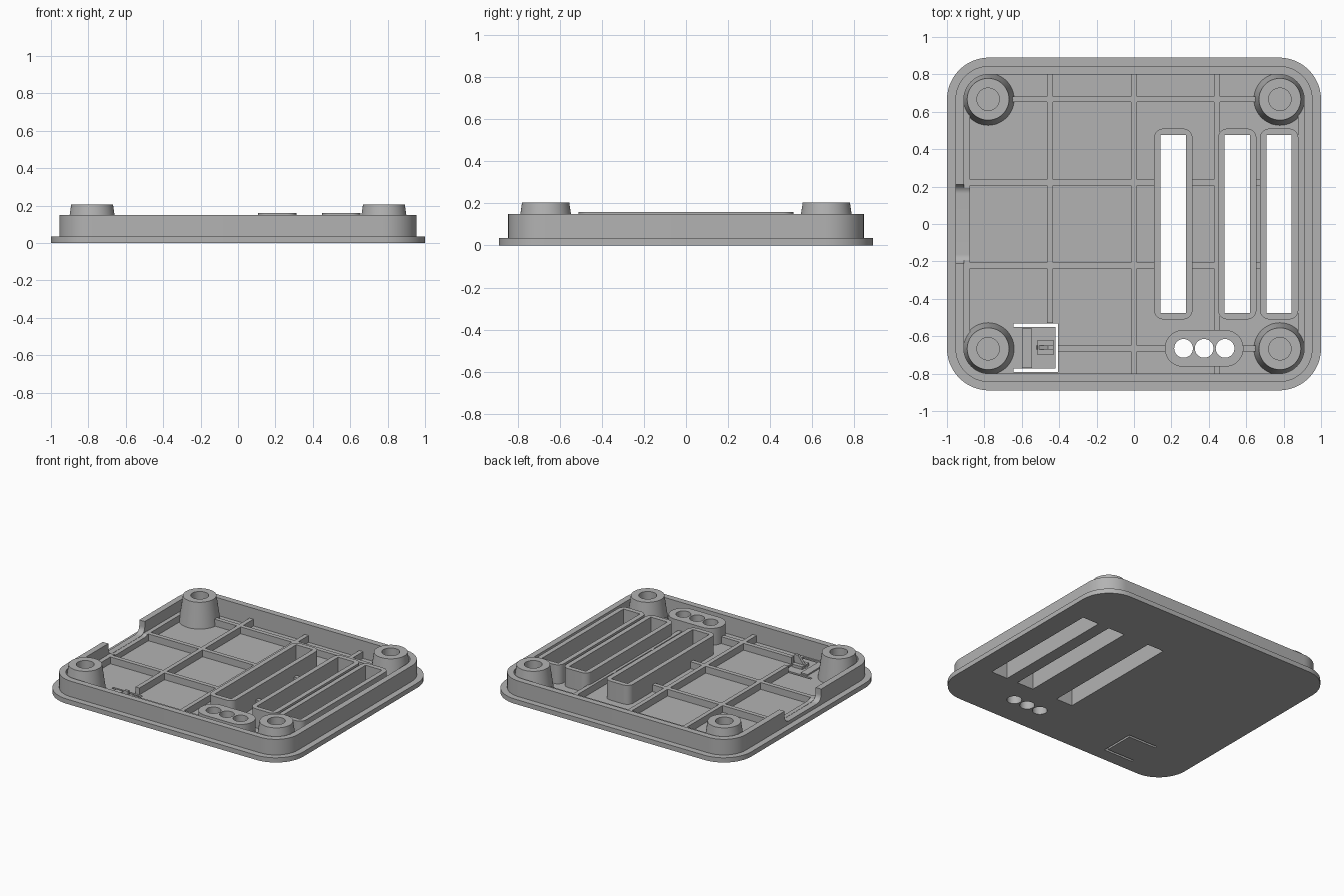
import bpy, bmesh, math
from mathutils import Matrix, Vector

cube = bpy.data.objects.get("Cube")
if cube:
    bpy.data.objects.remove(cube, do_unlink=True)

grey = bpy.data.materials.new("plain grey")
grey.use_nodes = True
grey.diffuse_color = (0.45, 0.45, 0.45, 1)
grey.node_tree.nodes["Principled BSDF"].inputs["Base Color"].default_value = (0.45, 0.45, 0.45, 1)


def rounded(cx, cy, w, d, r, steps=12):
    """Outline of a rectangle with rounded corners."""
    if r == 0:
        return [(cx + sx * w / 2, cy + sy * d / 2) for sx, sy in ((1, 1), (-1, 1), (-1, -1), (1, -1))]
    pts = []
    for k, (sx, sy) in enumerate(((1, 1), (-1, 1), (-1, -1), (1, -1))):
        for i in range(steps + 1):
            a = (k + i / steps) * math.pi / 2
            pts.append((cx + sx * (w / 2 - r) + r * math.cos(a),
                        cy + sy * (d / 2 - r) + r * math.sin(a)))
    return pts


def prism(name, outline, z0, z1):
    """Extrude an outline upwards."""
    bm = bmesh.new()
    face = bm.faces.new([bm.verts.new((x, y, z0)) for x, y in outline])
    top = bmesh.ops.extrude_face_region(bm, geom=[face])["geom"]
    bmesh.ops.translate(bm, vec=(0, 0, z1 - z0), verts=[v for v in top if isinstance(v, bmesh.types.BMVert)])
    bmesh.ops.remove_doubles(bm, verts=bm.verts, dist=1e-5)
    bmesh.ops.recalc_face_normals(bm, faces=bm.faces)
    return finish(name, bm)


def cone(name, x, y, r0, r1, z0, z1):
    bm = bmesh.new()
    bmesh.ops.create_cone(bm, cap_ends=True, segments=48, radius1=r0, radius2=r1, depth=z1 - z0,
                          matrix=Matrix.Translation((x, y, (z0 + z1) / 2)))
    return finish(name, bm)


def finish(name, bm):
    mesh = bpy.data.meshes.new(name)
    bm.to_mesh(mesh)
    bm.free()
    mesh.materials.append(grey)
    ob = bpy.data.objects.new(name, mesh)
    bpy.context.collection.objects.link(ob)
    return ob


def box(name, x0, x1, y0, y1, z0, z1):
    return prism(name, rounded((x0 + x1) / 2, (y0 + y1) / 2, x1 - x0, y1 - y0, 0), z0, z1)


def combine(ob, others, op="DIFFERENCE", keep=True):
    bpy.context.view_layer.objects.active = ob
    for other in others:
        mod = ob.modifiers.new("cut", "BOOLEAN")
        mod.operation, mod.solver, mod.object = op, "EXACT", other
        bpy.ops.object.modifier_apply(modifier=mod.name)
        if not keep:
            bpy.data.objects.remove(other, do_unlink=True)


FLOOR, RIB_TOP, WALL_TOP = 0.02, 0.07, 0.15
SLOTS = (0.21, 0.552, 0.776)
LAMPS = (0.265, 0.375, 0.487)
CORNERS = [(sx * 0.78, sy * 0.667) for sx in (-1, 1) for sy in (-1, 1)]

# Cutters shared by several parts
slot_cut = [prism("slot_cutter", rounded(x, 0, 0.134, 0.95, 0), -0.1, 0.3) for x in SLOTS]
lamp_cut = [cone("lamp_cutter", x, -0.665, 0.05, 0.05, -0.1, 0.3) for x in LAMPS]
screw_cut = [cone("screw_cutter", x, y, 0.06, 0.06, FLOOR, 0.3) for x, y in CORNERS]
notch = prism("notch_cutter", rounded(0, 0, 0.3, 0.425, 0.05), 0, 0.2)
notch.data.transform(Matrix.Translation((-1.04, 0, 0.21)) @ Matrix.Rotation(math.radians(90), 4, "Y"))
cutters = slot_cut + lamp_cut + screw_cut + [notch]

# Shell: flange, raised wall and hollow inside
shell = prism("shell", rounded(0, 0, 2, 1.78, 0.225), 0, 0.035)
combine(shell, [prism("wall", rounded(0, 0, 1.91, 1.69, 0.18), 0.01, WALL_TOP)], "UNION", False)
combine(shell, [prism("cavity", rounded(0, 0, 1.82, 1.6, 0.135), FLOOR, 0.4)], keep=False)
combine(shell, slot_cut + lamp_cut + [notch])
# U-shaped gap that frees the spring tab
combine(shell, [box("gap", -0.645, -0.405, y, y + 0.018, -0.1, 0.1) for y in (-0.79, -0.55)], keep=False)
combine(shell, [box("gap", -0.42, -0.405, -0.785, -0.54, -0.1, 0.1)], keep=False)

# Stiffening rib grid
ribs = None
strips = [box("rib", x - 0.016, x + 0.016, -0.82, 0.82, 0.01, RIB_TOP) for x in (-0.45, 0, 0.445)]
strips += [box("rib", x - 0.016, x + 0.016, -0.66, 0.66, 0.01, RIB_TOP) for x in (-0.892, 0.892)]
strips += [box("rib", -0.92, 0.92, y - 0.016, y + 0.016, 0.01, RIB_TOP) for y in (-0.665, -0.222, 0.222, 0.667)]
ribs = strips[0]
ribs.name = "rib_grid"
combine(ribs, strips[1:], "UNION", False)
combine(ribs, [box("tab_space", -0.65, -0.405, -0.81, -0.53, -0.1, 0.2)], keep=False)
combine(ribs, slot_cut + lamp_cut + screw_cut + [notch])

# Tapered screw posts
for (x, y), hole in zip(CORNERS, screw_cut):
    side = ("front_" if y < 0 else "back_") + ("right" if x < 0 else "left")
    post = cone(side + "_post", x, y, 0.14, 0.112, 0.015, 0.205)
    combine(post, [hole])

# Raised frames around the long slots
for i, (x, hole) in enumerate(zip(SLOTS, slot_cut)):
    frame = prism(f"slot_frame_{i + 1}", rounded(x, 0, 0.205, 1.02, 0.05), 0.01, 0.16)
    combine(frame, [hole])

# Housing around the three round holes
housing = prism("lamp_housing", rounded(0.375, -0.665, 0.42, 0.196, 0.097), 0.01, 0.145)
combine(housing, lamp_cut)

# Spring tab details: cross step and wedge fin
box("tab_step", -0.6, -0.545, -0.77, -0.56, 0.01, 0.03)
box("tab_pad", -0.515, -0.43, -0.7, -0.62, 0.01, 0.04)
fin = prism("tab_fin", [(-0.53, 0.01), (-0.43, 0.01), (-0.43, 0.1), (-0.46, 0.1)], 0, 0.02)
fin.data.transform(Matrix.Translation((0, -0.65, 0)) @ Matrix.Rotation(math.radians(90), 4, "X"))

for ob in cutters:
    bpy.data.objects.remove(ob, do_unlink=True)
bpy.ops.object.select_all(action="DESELECT")
for ob in bpy.context.scene.objects:
    if ob.type == "MESH":
        ob.select_set(True)
        bpy.context.view_layer.objects.active = ob
bpy.ops.object.shade_smooth_by_angle(angle=math.radians(30))
